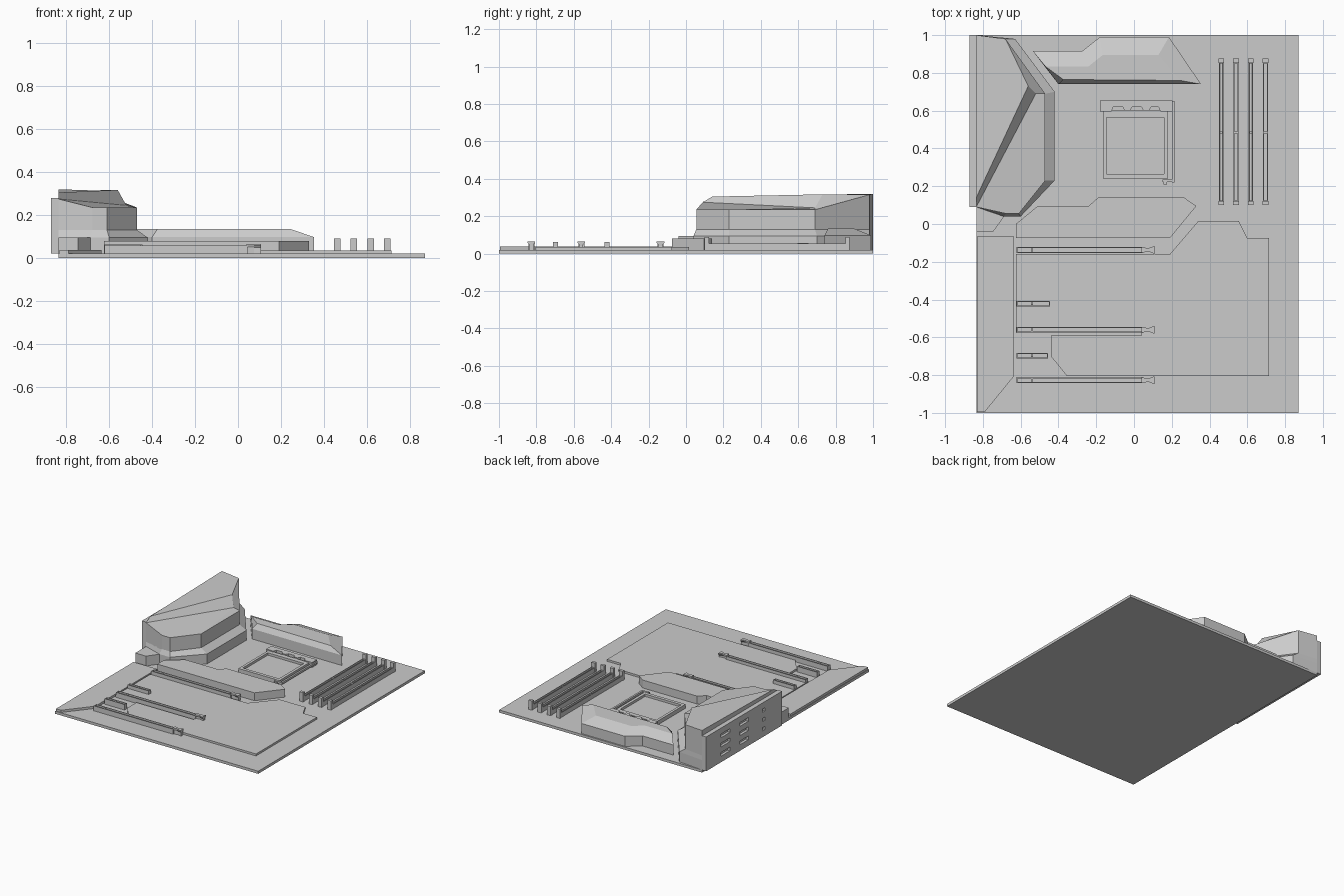
import bpy, bmesh
from mathutils import Matrix, Vector

if "Cube" in bpy.data.objects:
    bpy.data.objects.remove(bpy.data.objects["Cube"])


def finish(name, bm):
    bmesh.ops.recalc_face_normals(bm, faces=bm.faces[:])
    me = bpy.data.meshes.new(name)
    bm.to_mesh(me)
    bm.free()
    ob = bpy.data.objects.new(name, me)
    bpy.context.collection.objects.link(ob)
    return ob


def loft(name, *levels):
    """Stack outlines of equal length: each level is (xy points, z)."""
    bm = bmesh.new()
    rings = [[bm.verts.new((x, y, z)) for x, y in pts] for pts, z in levels]
    for a, b in zip(rings, rings[1:]):
        for i in range(len(a)):
            j = (i + 1) % len(a)
            bm.faces.new((a[i], a[j], b[j], b[i]))
    bm.faces.new(rings[0])
    bm.faces.new(rings[-1])
    return finish(name, bm)


def prism(name, pts, z0, z1):
    return loft(name, (pts, z0), (pts, z1))


def add_box(bm, x0, x1, y0, y1, z0, z1, groove=0, depth=0.02):
    """Box with an optional sunken slot along its top face."""
    m = Matrix.Translation(((x0 + x1) / 2, (y0 + y1) / 2, (z0 + z1) / 2))
    m = m @ Matrix.Diagonal((x1 - x0, y1 - y0, z1 - z0, 1))
    verts = bmesh.ops.create_cube(bm, size=1, matrix=m)['verts']
    if groove:
        top = next(f for f in verts[0].link_faces[:] + verts[-1].link_faces[:]
                   if f.calc_center_median().z > z1 - 1e-5)
        bmesh.ops.inset_region(bm, faces=[top], thickness=groove)
        bmesh.ops.inset_region(bm, faces=[top], thickness=0.0005, depth=-depth)


def boxes(name, *specs):
    bm = bmesh.new()
    for s in specs:
        add_box(bm, *s)
    return finish(name, bm)


# Circuit board
boxes("circuit_board", (-0.835, 0.87, -1, 1, 0, 0.02))

# Port tower base: upright wall with a sloped shoulder
outer = [(-.835, .09), (-.69, .04), (-.60, .04), (-.42, .23), (-.42, .70), (-.63, .98), (-.835, 1)]
inner = [(-.835, .09), (-.677, .055), (-.61, .055), (-.47, .23), (-.47, .69), (-.68, .98), (-.835, 1)]
loft("port_cover_base", (outer, .02), (outer, .095), (inner, .13))
prism("port_cover_foot", [(-.835, -.04), (-.745, -.04), (-.68, .05), (-.68, .09), (-.835, .09)], .02, .095)

# Port tower cover with faceted top
bm = bmesh.new()
low = [bm.verts.new((x, y, .125)) for x, y in inner]
heights = (.275, .235, .235, .235, .235, .315, .32)
A, B, C, D, E, F, G = rim = [bm.verts.new((x, y, z)) for (x, y), z in zip(inner, heights)]
H = bm.verts.new((-.835, .14, .305))
I = bm.verts.new((-.56, .73, .317))
J = bm.verts.new((-.52, .69, .245))
for i in range(6):
    bm.faces.new((low[i], low[i + 1], rim[i + 1], rim[i]))
for f in ((low[6], low[0], A, H, G), (H, I, F, G), (A, J, I, H), (A, B, C, D, J), (D, E, J), (J, E, F, I), low):
    bm.faces.new(f)
finish("port_cover", bm)

# Rear port plate with recessed openings
plate = boxes("port_plate", (-.87, -.835, .09, 1, .02, .28))
bm = bmesh.new()
for z in (.08, .15, .22):
    for y, w, h in ((.77, .055, .014), (.545, .05, .014), (.31, .014, .012)):
        add_box(bm, -.89, -.85, y - w, y + w, z - h, z + h)
cutter = finish("port_cutter", bm)
cutter.hide_render = True
mod = plate.modifiers.new("ports", 'BOOLEAN')
mod.operation = 'DIFFERENCE'
mod.object = cutter
mod.solver = 'EXACT'
bpy.context.view_layer.objects.active = plate
bpy.ops.object.modifier_apply(modifier=mod.name)
bpy.data.objects.remove(cutter)

# Rear heatsink with chamfered crown
base = [(-.535, .915), (-.275, .915), (-.18, .99), (.185, .99), (.355, .74), (-.40, .74)]
crown = [(-.47, .835), (-.24, .835), (-.165, .895), (.13, .895), (.245, .76), (-.375, .765)]
loft("rear_heatsink", (base, .02), (base, .097), (crown, .135))

# Central heatsink between socket and slots
prism("central_heatsink", [(-.625, -.075), (.19, -.075), (.33, .095), (.265, .14), (-.19, .14),
                           (-.24, .095), (-.51, .095), (-.625, 0)], .02, .08)

# Thin armour plates
prism("chipset_plate", [(-.625, -.16), (.19, -.16), (.34, .015), (.555, .015), (.60, -.075), (.715, -.075),
                        (.715, -.805), (-.355, -.805), (-.44, -.70), (-.44, -.59), (.04, -.59),
                        (.04, -.575), (-.625, -.575)], .02, .035)
prism("side_plate", [(-.832, -.065), (-.635, -.065), (-.635, -.805), (-.79, -.995), (-.832, -.995)], .02, .037)

# Processor socket: hollow frame, pad, notched clamp bar, lever
boxes("socket_frame", (-.165, -.145, .24, .60, .02, .05), (.158, .18, .24, .60, .02, .05),
      (-.145, .158, .24, .265, .02, .05), (-.145, .158, .565, .60, .02, .05))
boxes("socket_pad", (-.145, .158, .265, .565, .02, .032))
bar = [(-.18, .655), (-.18, .595), (-.12, .595), (-.11, .62), (-.06, .62), (-.05, .60), (-.02, .60), (-.01, .62),
       (.04, .62), (.05, .60), (.08, .60), (.09, .62), (.13, .62), (.14, .595), (.205, .595), (.205, .655)]
prism("socket_clamp", bar, .02, .058)
boxes("socket_lever", (.2, .214, .22, .65, .035, .05), (.15, .214, .222, .236, .035, .05),
      (.155, .175, .21, .236, .02, .045))

# Memory slots with tall end latches and a key bridge
for n, x in enumerate((.462, .54, .618, .696)):
    boxes(f"memory_slot_{n + 1}", (x - .013, x + .013, .12, .855, .02, .055, .007, .025),
          (x - .007, x + .007, .48, .49, .03, .055),
          (x - .015, x + .015, .10, .122, .02, .09), (x - .015, x + .015, .853, .875, .02, .09))

# Long expansion slots with flared latches
for n, y in enumerate((-.137, -.56, -.827)):
    boxes(f"long_slot_{n + 1}", (-.622, .045, y - .016, y + .016, .02, .058, .008, .022),
          (-.545, -.535, y - .008, y + .008, .03, .056))
    flare = [(.04, y - .016), (.075, y - .008), (.108, y - .021),
             (.108, y + .021), (.075, y + .008), (.04, y + .016)]
    stem = [(px, y + (py - y) * .5) for px, py in flare]
    loft(f"slot_latch_{n + 1}", (stem, .02), (stem, .048), (flare, .058), (flare, .066))

# Short expansion slots
for n, (y, x1) in enumerate(((-.422, -.445), (-.698, -.455))):
    boxes(f"short_slot_{n + 1}", (-.622, x1, y - .014, y + .014, .02, .062, .007, .025),
          (-.545, -.535, y - .007, y + .007, .03, .06))
